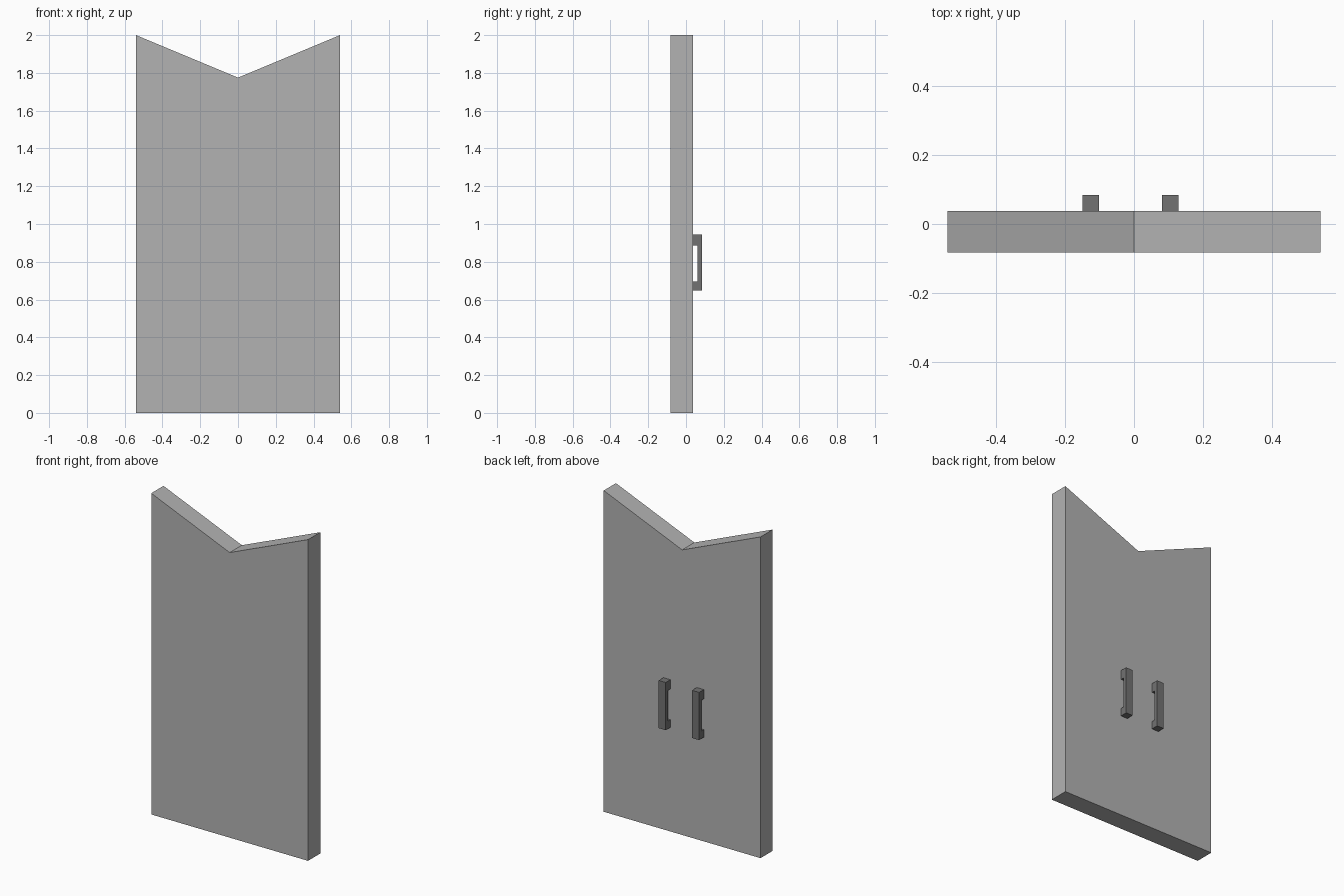
import bpy
import bmesh

cube = bpy.data.objects.get("Cube")
if cube:
    bpy.data.objects.remove(cube, do_unlink=True)


def make_material(name, grey):
    mat = bpy.data.materials.new(name)
    mat.use_nodes = True
    colour = (grey, grey, grey, 1)
    mat.diffuse_color = colour
    mat.node_tree.nodes["Principled BSDF"].inputs["Base Color"].default_value = colour
    return mat


def extrude_profile(name, points, offset, material):
    """Closed profile extruded along offset into a flat-faced solid."""
    bm = bmesh.new()
    face = bm.faces.new([bm.verts.new(p) for p in points])
    result = bmesh.ops.extrude_face_region(bm, geom=[face], use_keep_orig=True)
    moved = [g for g in result["geom"] if isinstance(g, bmesh.types.BMVert)]
    bmesh.ops.translate(bm, vec=offset, verts=moved)
    bmesh.ops.recalc_face_normals(bm, faces=bm.faces)
    mesh = bpy.data.meshes.new(name)
    bm.to_mesh(mesh)
    bm.free()
    mesh.materials.append(material)
    obj = bpy.data.objects.new(name, mesh)
    bpy.context.collection.objects.link(obj)
    return obj


panel_grey = make_material("light grey", 0.45)
handle_grey = make_material("dark grey", 0.17)

# Panel with a V notch in its top edge
half_width, front, back = 0.54, -0.082, 0.038
outline = [(-half_width, 0), (half_width, 0), (half_width, 2), (0, 1.775), (-half_width, 2)]
extrude_profile("panel", [(x, front, z) for x, z in outline],
                (0, back - front, 0), panel_grey)

# Two bracket-shaped pull handles on the back
bottom, top, foot = 0.648, 0.945, 0.048
outer, inner = 0.084, 0.06
bracket = [(back, bottom), (outer, bottom), (outer, top), (back, top),
           (back, top - 0.058), (inner, top - 0.058),
           (inner, bottom + foot), (back, bottom + foot)]
for name, x in (("right_handle", -0.149), ("left_handle", 0.081)):
    extrude_profile(name, [(x, y, z) for y, z in bracket], (0.048, 0, 0), handle_grey)
